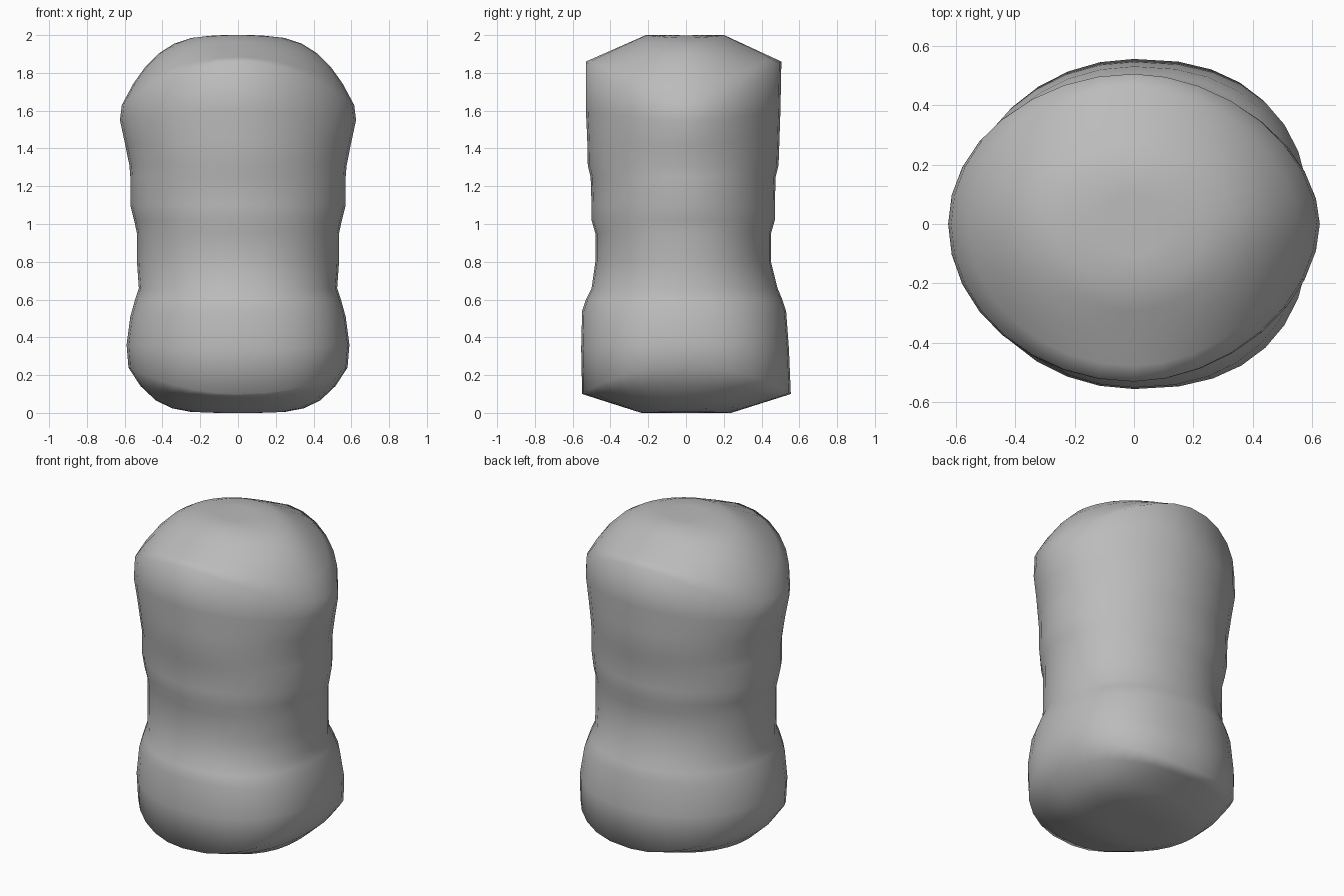
import bpy, bmesh, math

if "Cube" in bpy.data.objects:
    bpy.data.objects.remove(bpy.data.objects["Cube"])

SEG = 32
# Body rings: front z, side z, half width, front depth, back depth, right-side roundness
RINGS = [
    (0.10, 0.24, 0.58, 0.55, 0.555, 2.4),
    (0.34, 0.36, 0.59, 0.555, 0.545, 2.4),
    (0.54, 0.51, 0.57, 0.55, 0.53, 2.3),
    (0.60, 0.60, 0.545, 0.53, 0.51, 2.2),
    (0.66, 0.66, 0.525, 0.50, 0.485, 2.1),
    (0.80, 0.80, 0.535, 0.48, 0.45, 2.1),
    (0.95, 0.95, 0.535, 0.48, 0.45, 2.1),
    (1.02, 1.02, 0.55, 0.50, 0.47, 2.05),
    (1.10, 1.10, 0.57, 0.50, 0.47, 2.0),
    (1.25, 1.25, 0.57, 0.505, 0.475, 2.0),
    (1.31, 1.31, 0.575, 0.52, 0.49, 1.95),
    (1.45, 1.42, 0.597, 0.523, 0.495, 1.9),
    (1.60, 1.55, 0.625, 0.53, 0.50, 1.85),
    (1.86, 1.63, 0.615, 0.53, 0.505, 1.85),
]


def outline(a, yf, yb, n_right, k):
    """Point k of a ring: an ellipse whose right half may be fuller or leaner."""
    t = 2 * math.pi * k / SEG
    c, s = math.cos(t), math.sin(t)
    n = n_right if c > 0 else 2.0
    x = math.copysign(a * abs(c) ** (2 / n), c)
    y = math.copysign((yb if s > 0 else yf) * abs(s) ** (2 / n), s)
    return x, y, c * c


def cap_z(s, side, top):
    """Height of the cap at scale s, rounded sideways and bevelled front to back."""
    if top:
        fb = 0.14 * max(0, (s - 0.4) / 0.6)
        lr = 0.37 * s ** 3.5
        return 2.0 - fb * (1 - side) - lr * side
    fb = 0.10 * max(0, (s - 0.43) / 0.57)
    return fb * (1 - side) + 0.24 * s ** 4.5 * side


bm = bmesh.new()
loops = []


def add_ring(ring, zfun, s=1.0):
    loop = []
    for k in range(SEG):
        x, y, side = outline(*ring[2:], k)
        loop.append(bm.verts.new((x * s, y * s, zfun(side))))
    loops.append(loop)


# Underside, ribbed body, rounded top
for s in (0.2, 0.43, 0.6, 0.75, 0.89):
    add_ring(RINGS[0], lambda q: cap_z(s, q, False), s)
for r in RINGS:
    add_ring(r, lambda q: r[0] * (1 - q) + r[1] * q)
for s in (0.9, 0.8, 0.68, 0.55, 0.4, 0.2):
    add_ring(RINGS[-1], lambda q: cap_z(s, q, True), s)

for a, b in zip(loops, loops[1:]):
    for k in range(SEG):
        j = (k + 1) % SEG
        bm.faces.new((a[k], a[j], b[j], b[k]))
bm.faces.new(loops[0][::-1])
bm.faces.new(loops[-1])
for f in bm.faces:
    f.smooth = True
bmesh.ops.recalc_face_normals(bm, faces=bm.faces)

me = bpy.data.meshes.new("ribbed_body")
bm.to_mesh(me)
bm.free()
body = bpy.data.objects.new("ribbed_body", me)
bpy.context.collection.objects.link(body)

grey = bpy.data.materials.new("plain grey")
grey.diffuse_color = (0.5, 0.5, 0.5, 1)
grey.use_nodes = True
grey.node_tree.nodes["Principled BSDF"].inputs["Base Color"].default_value = grey.diffuse_color
me.materials.append(grey)
